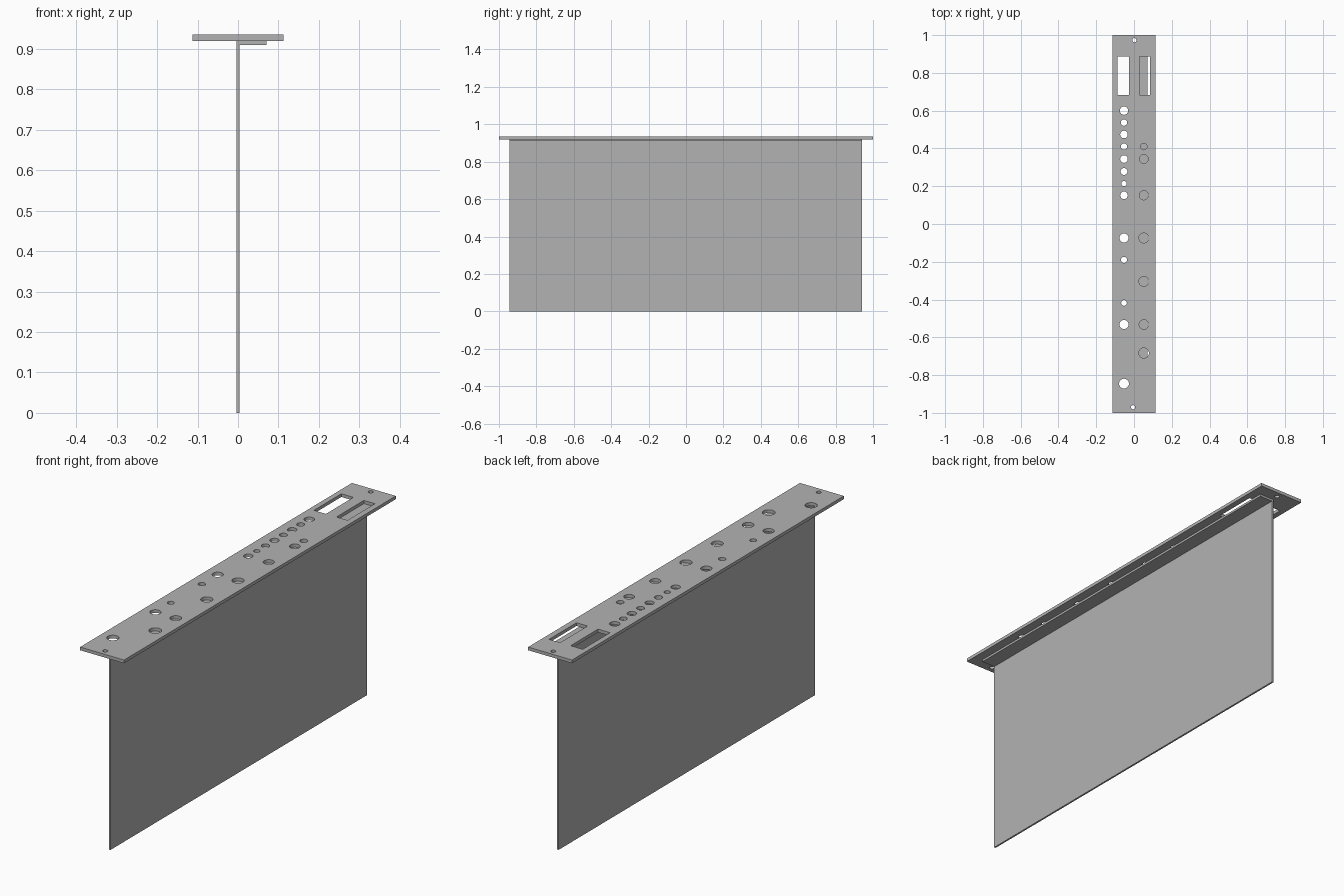
import bpy, bmesh, math

default = bpy.data.objects.get("Cube")
if default:
    bpy.data.objects.remove(default, do_unlink=True)

grey = bpy.data.materials.new("plain grey")
grey.use_nodes = True
colour = (0.45, 0.45, 0.45, 1)
grey.diffuse_color = colour
grey.node_tree.nodes["Principled BSDF"].inputs["Base Color"].default_value = colour


def link(name, data):
    obj = bpy.data.objects.new(name, data)
    bpy.context.collection.objects.link(obj)
    return obj


def box(name, x0, x1, y0, y1, z0, z1):
    bm = bmesh.new()
    bmesh.ops.create_cube(bm, size=1)
    for v in bm.verts:
        v.co.x = x1 if v.co.x > 0 else x0
        v.co.y = y1 if v.co.y > 0 else y0
        v.co.z = z1 if v.co.z > 0 else z0
    mesh = bpy.data.meshes.new(name)
    bm.to_mesh(mesh)
    bm.free()
    mesh.materials.append(grey)
    return link(name, mesh)


def rectangle(x0, x1, y0, y1):
    return [(x0, y0), (x1, y0), (x1, y1), (x0, y1)]


def circle(x, y, r, sides=32):
    angles = [2 * math.pi * i / sides for i in range(sides)]
    return [(x + r * math.cos(a), y + r * math.sin(a)) for a in angles]


def pierced_plate(name, loops, z0, z1):
    """Flat outline with holes, extruded between two heights."""
    curve = bpy.data.curves.new(name + " outline", "CURVE")
    curve.dimensions = "2D"
    curve.fill_mode = "BOTH"
    curve.extrude = (z1 - z0) / 2
    for loop in loops:
        spline = curve.splines.new("POLY")
        spline.points.add(len(loop) - 1)
        for point, (x, y) in zip(spline.points, loop):
            point.co = (x, y, 0, 1)
        spline.use_cyclic_u = True
    helper = link(name + " helper", curve)
    bpy.context.view_layer.update()
    graph = bpy.context.evaluated_depsgraph_get()
    mesh = bpy.data.meshes.new_from_object(helper.evaluated_get(graph))
    bpy.data.objects.remove(helper, do_unlink=True)
    bm = bmesh.new()
    bm.from_mesh(mesh)
    bmesh.ops.remove_doubles(bm, verts=bm.verts, dist=0.0001)
    bmesh.ops.translate(bm, verts=bm.verts, vec=(0, 0, (z0 + z1) / 2))
    bmesh.ops.recalc_face_normals(bm, faces=bm.faces)
    bm.to_mesh(mesh)
    bm.free()
    mesh.materials.clear()
    mesh.materials.append(grey)
    return link(name, mesh)


# Hole positions along the panel and their radii, one row on each side
right_row = [(0.60, 0.022), (0.537, 0.017), (0.474, 0.02), (0.41, 0.017),
             (0.344, 0.02), (0.278, 0.018), (0.214, 0.014), (0.152, 0.02),
             (-0.074, 0.024), (-0.19, 0.016), (-0.418, 0.015),
             (-0.532, 0.024), (-0.845, 0.026)]
left_row = [(0.41, 0.017), (0.344, 0.023), (0.152, 0.024), (-0.074, 0.026),
            (-0.304, 0.026), (-0.532, 0.025), (-0.683, 0.027)]

loops = [rectangle(-0.113, 0.113, -1, 1)]
# Two long slots and two screw holes
loops += [rectangle(-0.088, -0.026, 0.684, 0.886),
          rectangle(0.028, 0.085, 0.684, 0.886),
          circle(0.002, 0.973, 0.011), circle(-0.005, -0.97, 0.011)]
loops += [circle(-0.053, y, r) for y, r in right_row]
loops += [circle(0.052, y, r) for y, r in left_row]

panel = pierced_plate("top_panel", loops, 0.92, 0.935)
bpy.context.view_layer.objects.active = panel
panel.select_set(True)
bpy.ops.object.shade_smooth_by_angle(angle=math.radians(30))

# Upright sheet and the narrow flange that joins it to the panel
box("upright_sheet", -0.004, 0.004, -0.944, 0.942, 0, 0.92)
box("mounting_flange", 0.004, 0.071, -0.944, 0.942, 0.91, 0.92)
